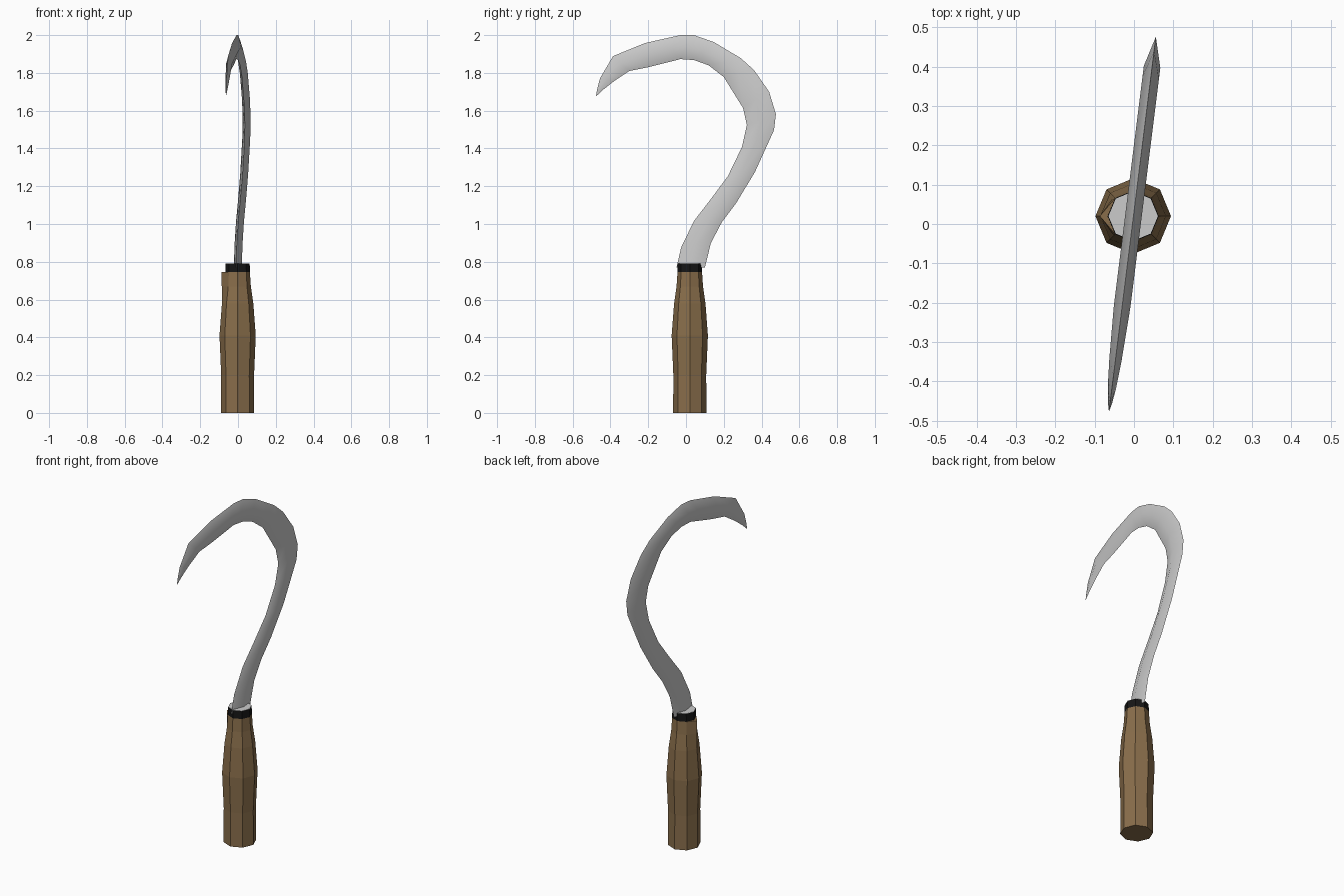
import bpy, bmesh, math

if "Cube" in bpy.data.objects:
    bpy.data.objects.remove(bpy.data.objects["Cube"])

CY = 0.02   # handle axis sits slightly behind the centre
SIDES = 8


def material(name, rgb):
    m = bpy.data.materials.new(name)
    m.diffuse_color = (*rgb, 1)
    m.use_nodes = True
    m.node_tree.nodes["Principled BSDF"].inputs["Base Color"].default_value = m.diffuse_color
    return m


def finish(bm, name, mat=None):
    bmesh.ops.recalc_face_normals(bm, faces=bm.faces)
    me = bpy.data.meshes.new(name)
    bm.to_mesh(me)
    bm.free()
    ob = bpy.data.objects.new(name, me)
    bpy.context.collection.objects.link(ob)
    if mat:
        me.materials.append(mat)
    return ob


def loft(rings, closed_ends=True):
    bm = bmesh.new()
    vs = [[bm.verts.new(p) for p in r] for r in rings]
    n = len(rings[0])
    for a, b in zip(vs, vs[1:]):
        for i in range(n):
            j = (i + 1) % n
            bm.faces.new((a[i], a[j], b[j], b[i]))
    if closed_ends:
        bm.faces.new(vs[0])
        bm.faces.new(vs[-1])
    return bm


def octagon(r, z):
    return [(-0.002 + r * math.cos(i * math.tau / SIDES),
             CY + r * math.sin(i * math.tau / SIDES), z) for i in range(SIDES)]


wood = material("wood", (0.25, 0.155, 0.07))
black = material("black", (0.008, 0.008, 0.008))

# Faceted wooden handle, with one top corner left untapered
rings = [octagon(r, z) for r, z in
         [(0.088, 0), (0.087, 0.2), (0.096, 0.41), (0.083, 0.58), (0.07, 0.67), (0.065, 0.745)]]
rings[-1][4] = (-0.087, CY, 0.745)
rings[-2][4] = (-0.086, CY, 0.67)
finish(loft(rings), "handle", wood)

# Black collar with a grey metal cap
finish(loft([octagon(0.065, 0.74), octagon(0.064, 0.79)]), "collar", black)
finish(loft([octagon(0.063, 0.785), octagon(0.063, 0.792)]), "collar_cap")

# Blade: matching inner and outer edge points (y, z), diamond cross-section
inner = [(-.05, .77), (-.026, .875), (.042, 1.016), (.13, 1.13), (.222, 1.254),
         (.296, 1.407), (.322, 1.524), (.302, 1.614), (.20, 1.778), (.12, 1.84),
         (.042, 1.868), (-.03, 1.873), (-.12, 1.85), (-.20, 1.83), (-.30, 1.81),
         (-.38, 1.757), (-.44, 1.71)]
outer = [(.10, .77), (.132, .90), (.19, 1.01), (.265, 1.11), (.365, 1.275),
         (.466, 1.497), (.476, 1.582), (.44, 1.70), (.36, 1.815), (.29, 1.878),
         (.148, 1.963), (.042, 2.0), (-.03, 2.0), (-.217, 1.958), (-.386, 1.889),
         (-.455, 1.772), (-.47, 1.715)]
tip = (-.477, 1.675)


def on_blade(y, z, off=0.0):
    # the blade lies in a plane turned slightly about the vertical
    return (0.125 * y - 0.004 + off, y - 0.125 * off, z)


sections = []
for k, ((y0, z0), (y1, z1)) in enumerate(zip(inner, outer)):
    t = 0.021 * min(1, (len(inner) - k) / 4)
    ym, zm = (y0 + y1) / 2, (z0 + z1) / 2
    sections.append([on_blade(y0, z0), on_blade(ym, zm, t),
                     on_blade(y1, z1), on_blade(ym, zm, -t)])
bm = loft(sections, closed_ends=False)
bm.verts.ensure_lookup_table()
bm.faces.new(bm.verts[:4])
last = bm.verts[-4:]
point = bm.verts.new(on_blade(*tip))
for i in range(4):
    bm.faces.new((last[i], last[(i + 1) % 4], point))
blade = finish(bm, "blade")
bpy.context.view_layer.objects.active = blade
blade.select_set(True)
bpy.ops.object.shade_smooth_by_angle(angle=math.radians(50))
